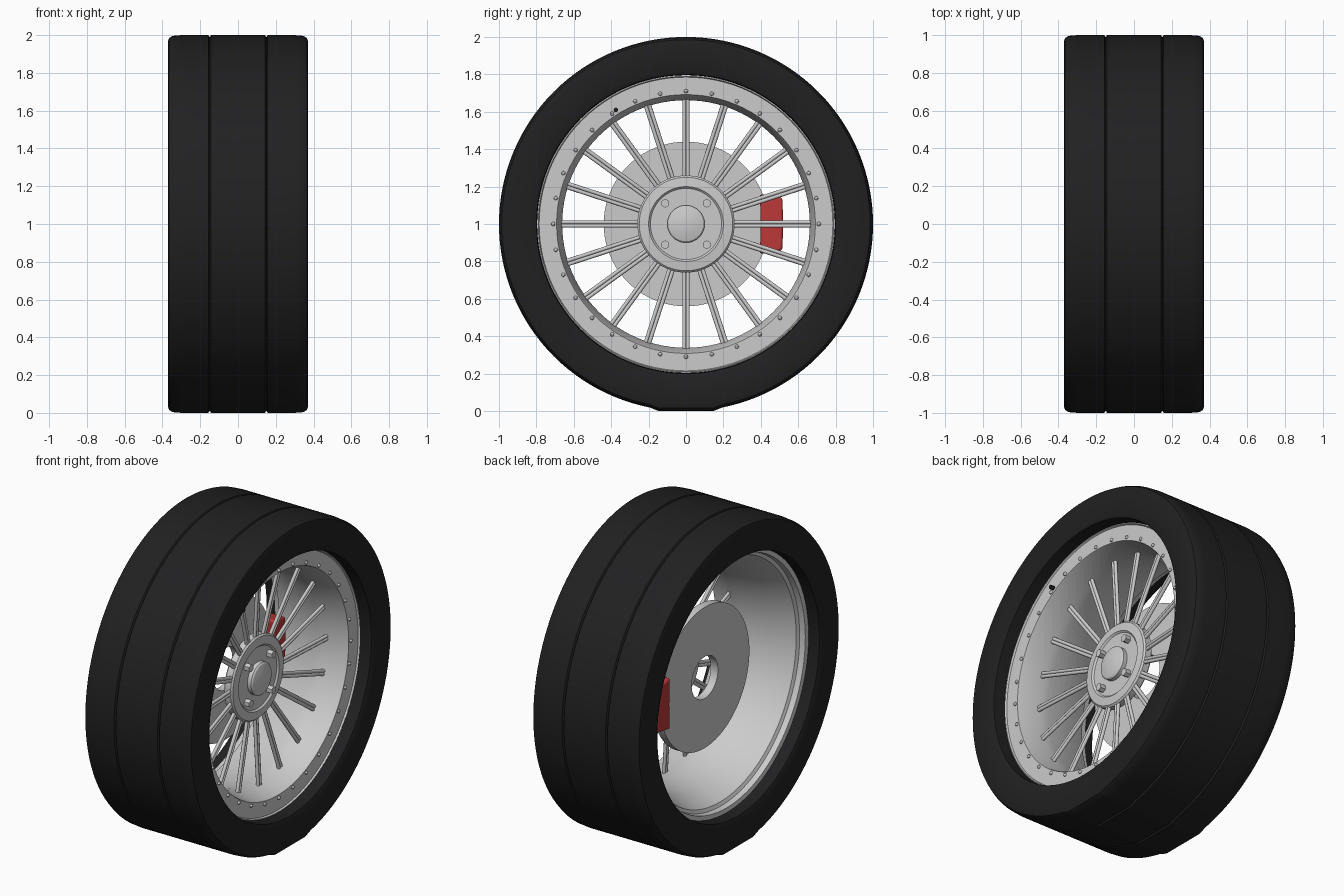
import bpy, bmesh, math
from mathutils import Matrix, Vector

if "Cube" in bpy.data.objects:
    bpy.data.objects.remove(bpy.data.objects["Cube"])

CENTRE = Vector((0, 0, 1))


def material(name, rgb):
    m = bpy.data.materials.new(name)
    m.diffuse_color = (*rgb, 1)
    m.use_nodes = True
    m.node_tree.nodes["Principled BSDF"].inputs["Base Color"].default_value = m.diffuse_color
    return m


rubber = material("black_rubber", (0.015, 0.015, 0.016))
red = material("red_paint", (0.5, 0.04, 0.04))


def finish(bm, name, mat=None, angle=30):
    bmesh.ops.recalc_face_normals(bm, faces=bm.faces)
    me = bpy.data.meshes.new(name)
    bm.to_mesh(me)
    bm.free()
    ob = bpy.data.objects.new(name, me)
    bpy.context.collection.objects.link(ob)
    if mat:
        me.materials.append(mat)
    bpy.ops.object.select_all(action='DESELECT')
    ob.select_set(True)
    bpy.context.view_layer.objects.active = ob
    bpy.ops.object.shade_smooth_by_angle(angle=math.radians(angle))
    return ob


def lathe(profile, segs=96, closed=True):
    """Revolve (x, radius) points about the axle."""
    bm = bmesh.new()
    rings = []
    for i in range(segs):
        a = 2 * math.pi * i / segs
        rings.append([bm.verts.new((x, r * math.sin(a), 1 - r * math.cos(a))) for x, r in profile])
    n = len(profile)
    for i in range(segs):
        p, q = rings[i], rings[(i + 1) % segs]
        for j in range(n if closed else n - 1):
            k = (j + 1) % n
            bm.faces.new((p[j], p[k], q[k], q[j]))
    bmesh.ops.remove_doubles(bm, verts=bm.verts, dist=1e-5)
    return bm


def rod(bm, p0, p1, radius, sides):
    """Capped cylinder between two points."""
    p0, p1 = Vector(p0), Vector(p1)
    d = p1 - p0
    mat = Matrix.Translation((p0 + p1) / 2) @ d.to_track_quat('Z', 'Y').to_matrix().to_4x4()
    bmesh.ops.create_cone(bm, cap_ends=True, segments=sides, radius1=radius,
                          radius2=radius, depth=d.length, matrix=mat)


def polar(x, r, a, side=0):
    """Point at axle offset x, radius r, angle a, shifted sideways."""
    return CENTRE + Vector((x, r * math.cos(a) - side * math.sin(a),
                            r * math.sin(a) + side * math.cos(a)))


# Tyre: half profile mirrored, with two thin grooves and a flat contact patch
half = [(0.143, 1.0), (0.15, 0.988), (0.157, 1.0), (0.30, 1.0), (0.345, 0.996),
        (0.365, 0.985), (0.371, 0.965), (0.371, 0.82), (0.362, 0.80), (0.27, 0.795)]
bm = lathe(half + [(-x, r) for x, r in reversed(half)], 128)
for v in bm.verts:
    y = v.co.y
    if abs(y) < 0.17 and v.co.z < 0.06:
        v.co.z -= 1 - math.sqrt(1 - y * y)
finish(bm, "tyre", rubber)

# Rim: front lip, dish, barrel and back lip in one closed profile
finish(lathe([(0.27, 0.80), (0.285, 0.80), (0.29, 0.79), (0.28, 0.785), (0.28, 0.692),
              (0.27, 0.688), (0.13, 0.662), (0.08, 0.662), (-0.10, 0.69), (-0.24, 0.745),
              (-0.25, 0.765), (-0.285, 0.77), (-0.29, 0.80), (-0.27, 0.80), (-0.23, 0.765),
              (-0.10, 0.705), (0.08, 0.675), (0.13, 0.675), (0.265, 0.70)]), "rim")

# Spokes: twenty pairs of slim bars
bm = bmesh.new()
for i in range(20):
    a = 2 * math.pi * i / 20
    for s in (-0.0095, 0.0095):
        rod(bm, polar(0.12, 0.22, a, s), polar(0.145, 0.668, a, s), 0.0105, 10)
finish(bm, "spokes", angle=40)

# Hub plate with stepped face, and domed centre cap
finish(lathe([(0.08, 0), (0.08, 0.25), (0.09, 0.26), (0.13, 0.26), (0.14, 0.25),
              (0.145, 0.20), (0.135, 0.19), (0.135, 0)], 64, False), "hub")
finish(lathe([(0.13, 0.10), (0.16, 0.10), (0.168, 0.092), (0.176, 0.06),
              (0.18, 0.03), (0.181, 0)], 48, False), "centre_cap")

# Hexagonal wheel nuts
bm = bmesh.new()
for i in range(4):
    a = math.pi / 4 + i * math.pi / 2
    rod(bm, polar(0.13, 0.157, a), polar(0.17, 0.157, a), 0.024, 6)
finish(bm, "wheel_nuts")

# Small round bolts around the lip
bm = bmesh.new()
for i in range(32):
    p = polar(0.281, 0.71, 2 * math.pi * i / 32)
    bmesh.ops.create_uvsphere(bm, u_segments=10, v_segments=6, radius=0.011,
                              matrix=Matrix.Translation(p))
finish(bm, "lip_bolts")

# Valve stem
bm = bmesh.new()
a = math.atan2(0.61, -0.375)
rod(bm, polar(0.27, 0.716, a), polar(0.305, 0.716, a), 0.012, 16)
finish(bm, "valve", rubber)

# Brake disc with open centre
finish(lathe([(-0.13, 0.13), (-0.13, 0.44), (-0.08, 0.44), (-0.08, 0.13)], 80), "brake_disc")

# Brake caliper: curved block over the disc edge
bm = bmesh.new()
outline = [(0.40, -0.15), (0.52, -0.14), (0.52, 0.14), (0.40, 0.15), (0.41, 0.07), (0.41, -0.07)]
outline = [(0.395, -0.16), (0.515, -0.14), (0.52, 0), (0.515, 0.14), (0.395, 0.16), (0.40, 0)]
face = bm.faces.new([bm.verts.new((-0.17, y, 1 + z)) for y, z in outline])
ext = bmesh.ops.extrude_face_region(bm, geom=[face])
for v in ext['geom']:
    if isinstance(v, bmesh.types.BMVert):
        v.co.x = -0.03
caliper = finish(bm, "brake_caliper", red)
bev = caliper.modifiers.new("rounded_edges", 'BEVEL')
bev.width = 0.012
bev.segments = 3
